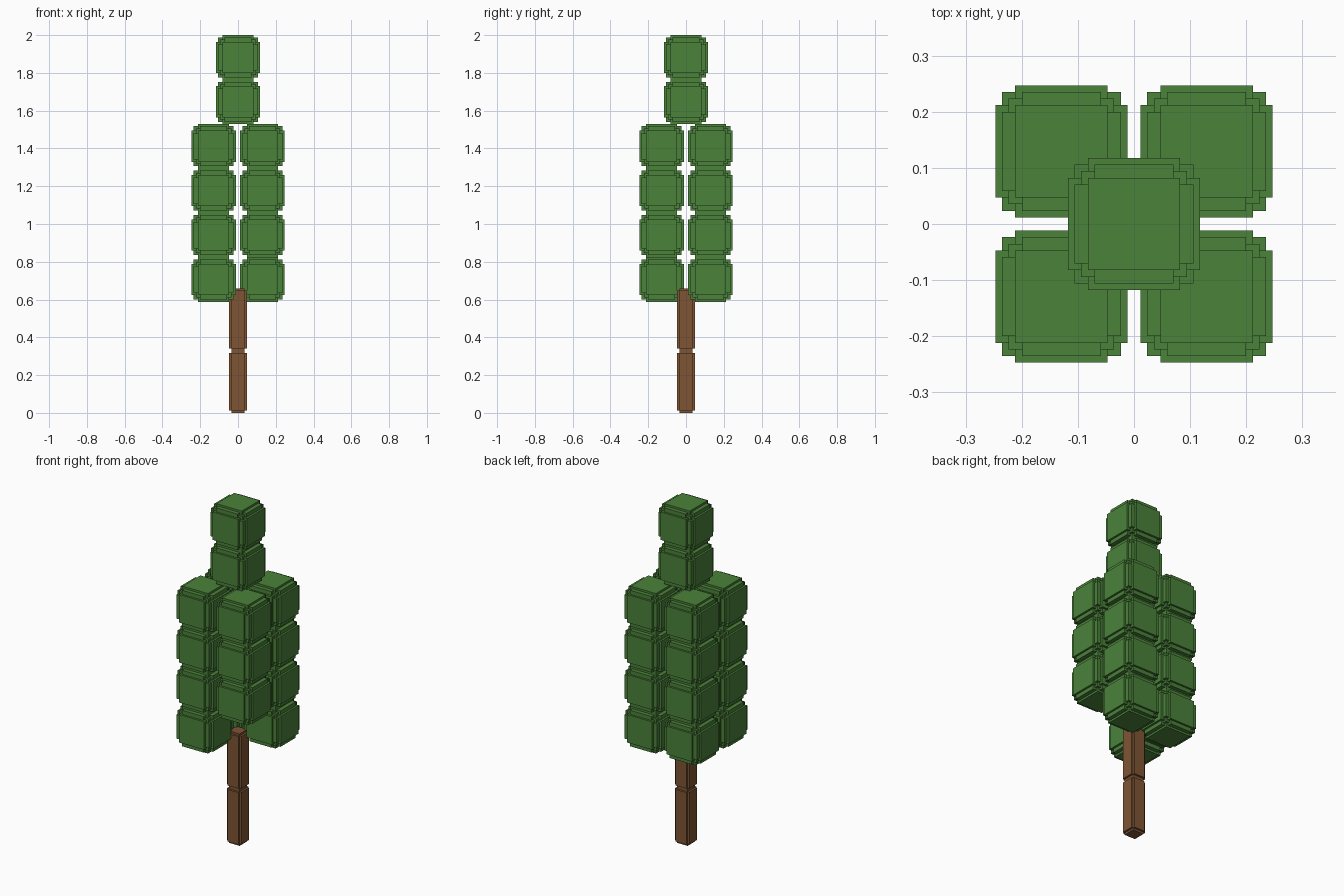
import bpy
import bmesh
from mathutils import Matrix, Vector

if "Cube" in bpy.data.objects:
    bpy.data.objects.remove(bpy.data.objects["Cube"])

U = 2 / 170  # small voxel size


def material(name, rgb):
    m = bpy.data.materials.new(name)
    m.use_nodes = True
    m.diffuse_color = (*rgb, 1)
    bsdf = next(n for n in m.node_tree.nodes if n.type == "BSDF_PRINCIPLED")
    bsdf.inputs["Base Color"].default_value = (*rgb, 1)
    return m


def block(name, centre, half_sizes, mat):
    """One block made of nested boxes, giving stepped edges and corners."""
    bm = bmesh.new()
    for h in half_sizes:
        size = Matrix.Diagonal((*(Vector(h) * 2 * U), 1))
        bmesh.ops.create_cube(bm, size=1, matrix=size)
    mesh = bpy.data.meshes.new(name)
    bm.to_mesh(mesh)
    bm.free()
    mesh.materials.append(mat)
    obj = bpy.data.objects.new(name, mesh)
    obj.location = Vector(centre) * U
    bpy.context.collection.objects.link(obj)
    return obj


leaf_green = material("leaf green", (0.069, 0.223, 0.042))
bark_brown = material("bark brown", (0.209, 0.091, 0.034))

# Face panels, edge bars and corner core of a leaf block
LEAF = [(8, 8, 8)]
for a, b in ((10, 7), (6, 9)):
    LEAF += [(a, b, b), (b, a, b), (b, b, a)]

# Trunk segments with notched edges and ends
BARK = [(4, 3, 13), (3, 4, 13), (3, 3, 14)]

# Trunk
for i in range(2):
    block(f"trunk_segment_{i + 1}", (0, 0, 14 + 28 * i), BARK, bark_brown)

# Four leaf columns; the front left one lacks its lowest block
for sx, side in ((1, "left"), (-1, "right")):
    for sy, end in ((-1, "front"), (1, "back")):
        first = 1 if (sx, sy) == (1, -1) else 0
        for i in range(first, 4):
            block(f"leaves_{end}_{side}_{i + 1}",
                  (11 * sx, 11 * sy, 60 + 20 * i), LEAF, leaf_green)

# Crown of two centred leaf blocks
for i in range(2):
    block(f"crown_leaves_{i + 1}", (0, 0, 140 + 20 * i), LEAF, leaf_green)
